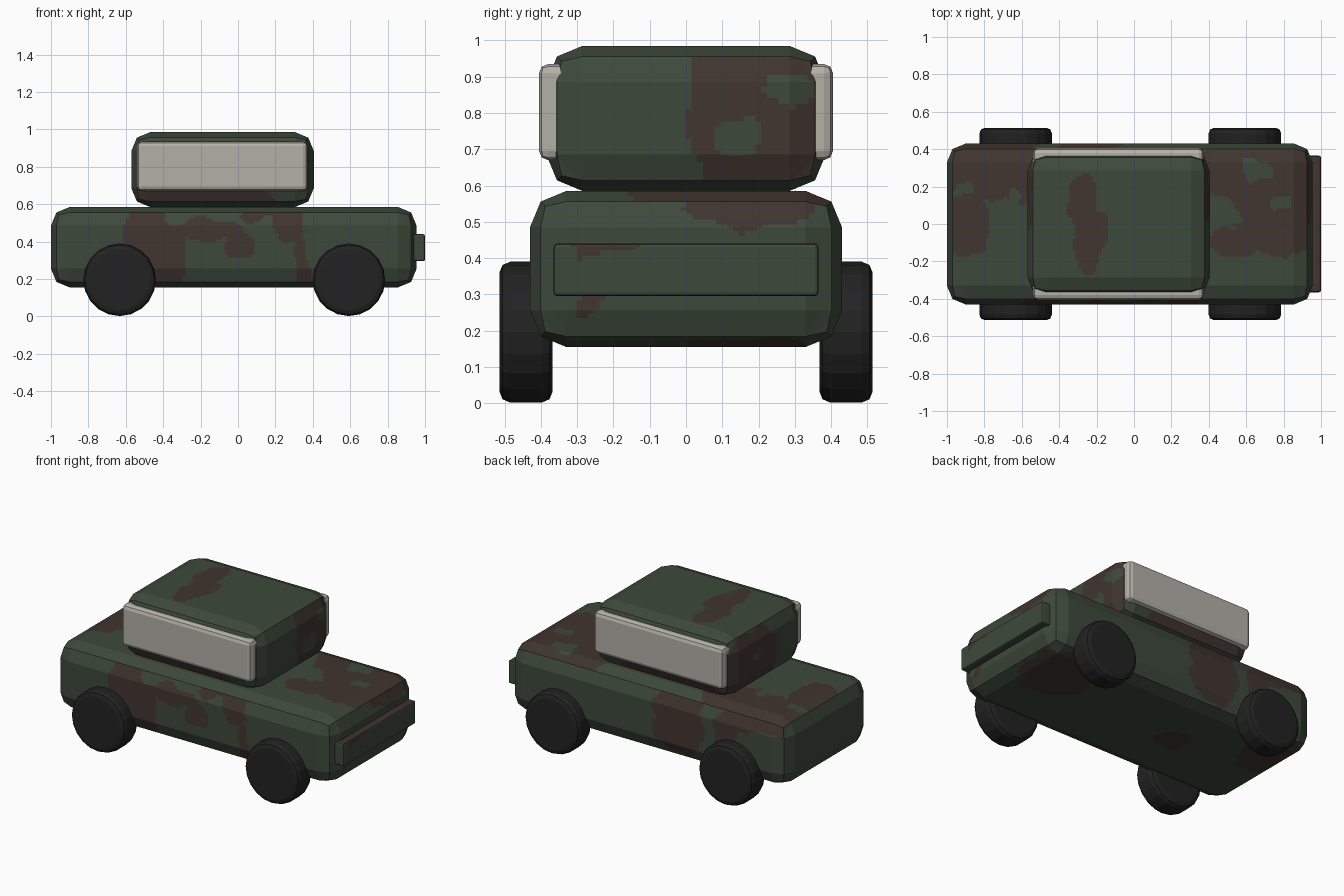
import bpy
import bmesh
from math import pi
from mathutils import Vector, Matrix, noise

default_cube = bpy.data.objects.get("Cube")
if default_cube:
    bpy.data.objects.remove(default_cube, do_unlink=True)


def make_material(name, red, green, blue):
    material = bpy.data.materials.new(name)
    material.use_nodes = True
    colour = (red, green, blue, 1)
    material.diffuse_color = colour
    shader = material.node_tree.nodes["Principled BSDF"]
    shader.inputs["Base Color"].default_value = colour
    return material


GREEN = make_material("dark green", .047, .066, .044)
BROWN = make_material("dark brown", .052, .035, .029)
RUBBER = make_material("tyre black", .016, .016, .016)
GLASS = make_material("pale grey", .45, .44, .39)


def finish(name, bm, *materials):
    mesh = bpy.data.meshes.new(name)
    bm.to_mesh(mesh)
    bm.free()
    for material in materials:
        mesh.materials.append(material)
    bpy.context.collection.objects.link(bpy.data.objects.new(name, mesh))


def rounded_box(low, high, bevel):
    """Box between two corners with every edge bevelled."""
    low, high = Vector(low), Vector(high)
    bm = bmesh.new()
    size = Matrix.Diagonal(high - low).to_4x4()
    bmesh.ops.create_cube(bm, size=1, matrix=Matrix.Translation((low + high) / 2) @ size)
    bmesh.ops.bevel(bm, geom=bm.edges[:], offset=bevel, segments=2,
                    profile=0.5, affect='EDGES')
    return bm


def slice_grid(bm, low, high, step=.016):
    """Cut the surface into small cells so that patches can follow them."""
    for axis in range(3):
        normal = Vector((0, 0, 0))
        normal[axis] = 1
        place = low[axis] + step
        while place < high[axis]:
            bmesh.ops.bisect_plane(bm, geom=bm.verts[:] + bm.edges[:] + bm.faces[:],
                                   dist=1e-5, plane_co=normal * place, plane_no=normal)
            place += step


SIDES = (("tail", "nose"), ("front", "back"), ("under", "top"))


def covered(u, v, blobs):
    """True within any squarish blob (centre, centre, half width, half height)."""
    return any(abs((u - x) / wide) ** 3 + abs((v - y) / tall) ** 3 < 1
               for x, y, wide, tall in blobs)


def paint_patches(bm, patches, holes):
    """Brown wavy-edged patches on each side, with green holes in them."""
    bm.normal_update()
    shift = Vector((5, 5, 5))
    for face in bm.faces:
        normal = face.normal
        axis = max(range(3), key=lambda i: abs(normal[i]))
        side = SIDES[axis][normal[axis] > 0]
        centre = face.calc_center_median()
        u, v = [centre[i] for i in range(3) if i != axis]
        u += noise.noise(centre * 9) * .05
        v += noise.noise(centre * 9 + shift) * .05
        brown = covered(u, v, patches.get(side, ())) and not covered(u, v, holes.get(side, ()))
        face.material_index = int(brown)


def painted_box(name, low, high, bevel, patches, holes):
    bm = rounded_box(low, high, bevel)
    slice_grid(bm, low, high)
    paint_patches(bm, patches, holes)
    finish(name, bm, GREEN, BROWN)


# Body
body_patches = {
    "front": [(-.44, .36, .17, .24), (-.14, .46, .16, .06), (0, .4, .07, .08),
              (.12, .56, .13, .05), (.28, .48, .09, .09), (.34, .27, .05, .14)],
    "back": [(-.24, .4, .18, .2), (-.78, .54, .24, .07), (-.58, .4, .08, .16)],
    "nose": [(.17, .56, .17, .07), (-.27, .26, .04, .04)],
    "top": [(-.7, .3, .34, .17), (-.9, 0, .13, .17),
            (.76, .15, .24, .31), (.48, .28, .12, .16), (.54, -.1, .12, .06)],
    "under": [(.7, .15, .22, .22), (-.3, 0, .1, .1), (-.85, .2, .16, .2)],
}
body_holes = {
    "front": [(-.34, .53, .07, .05)],
    "top": [(-.91, .19, .06, .05), (-.65, .16, .05, .05), (.66, .29, .07, .04),
            (.8, .1, .06, .04), (.5, .04, .07, .05)],
}
painted_box("body", (-1, -.43, .155), (.955, .43, .585), .1, body_patches, body_holes)

# Cabin
skirt = [(-.17, .6, .39, .1)]
cabin_patches = {
    "front": skirt,
    "back": skirt,
    "nose": [(.2, .77, .2, .2)],
    "tail": [(.14, .76, .24, .18)],
    "top": [(-.28, .14, .09, .1), (-.24, -.08, .09, .18)],
}
cabin_holes = {
    "nose": [(.13, .74, .05, .05), (.28, .87, .08, .05)],
    "tail": [(.1, .8, .06, .04)],
}
painted_box("cabin", (-.57, -.385, .585), (.405, .385, .985), .1, cabin_patches, cabin_holes)

# Bumper plate
bumper_patches = {"nose": [(-.22, .44, .1, .03)], "top": [(.95, 0, .2, .5)]}
painted_box("bumper", (.93, -.365, .295), (1, .365, .44), .01, bumper_patches, {})

# Side windows and wheels
for side, label in ((-1, "front"), (1, "back")):
    near, far = sorted((side * .3, side * .405))
    window = rounded_box((-.54, near, .67), (.372, far, .935), .025)
    finish(label + "_window", window, GLASS)

    for x, end in ((-.633, "tail"), (.593, "nose")):
        bm = bmesh.new()
        turn = Matrix.Translation((x, side * .441, .196)) @ Matrix.Rotation(pi / 2, 4, 'X')
        bmesh.ops.create_cone(bm, cap_ends=True, segments=20, radius1=.194,
                              radius2=.194, depth=.147, matrix=turn)
        rims = [e for e in bm.edges if any(len(f.verts) > 4 for f in e.link_faces)]
        bmesh.ops.bevel(bm, geom=rims, offset=.03, segments=2, profile=0.5, affect='EDGES')
        finish(f"{label}_{end}_wheel", bm, RUBBER)
